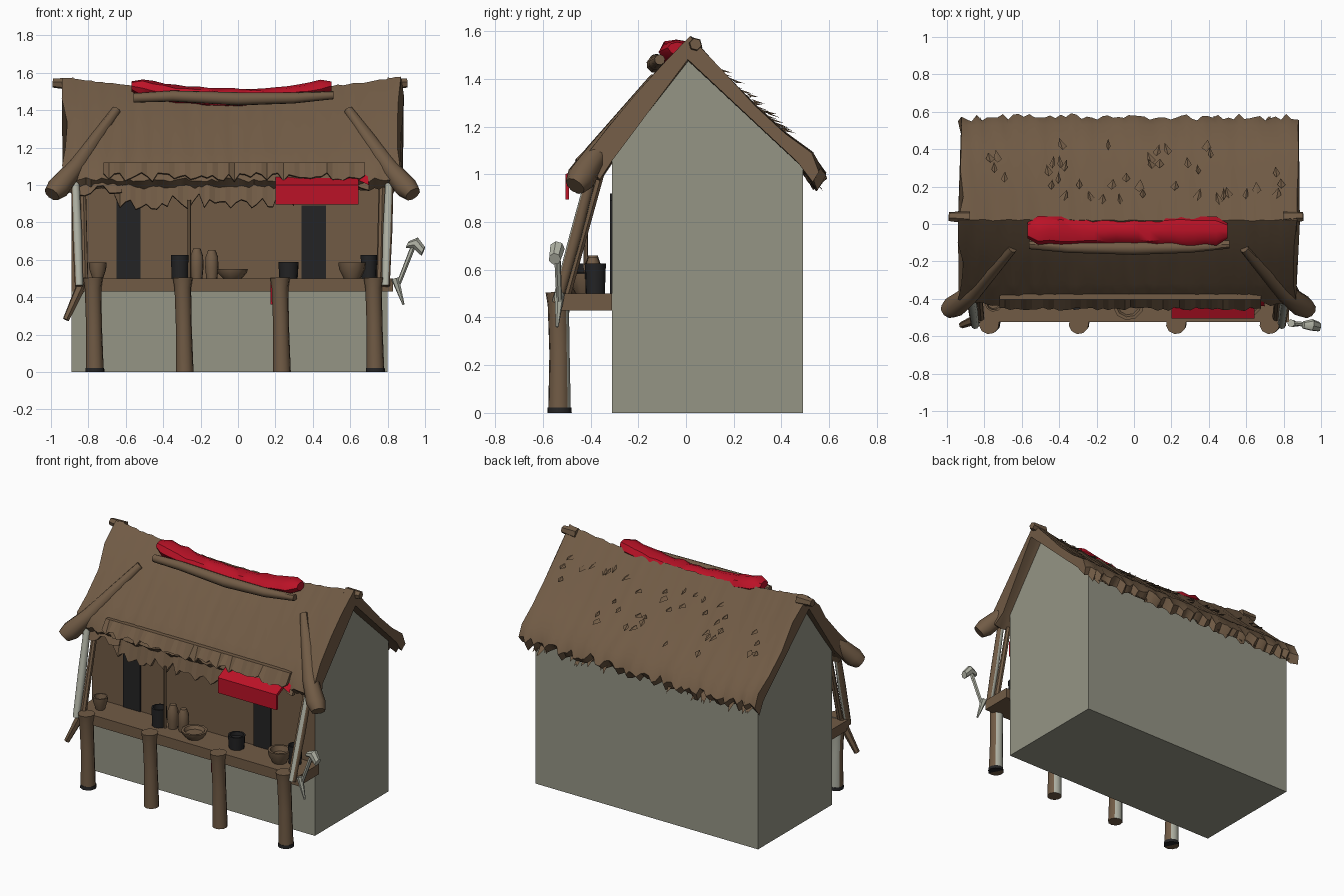
import bpy, bmesh, math, random
from mathutils import Vector

random.seed(4)
rnd = random.uniform
if "Cube" in bpy.data.objects:
    bpy.data.objects.remove(bpy.data.objects["Cube"])


def material(name, r, g, b):
    m = bpy.data.materials.new(name)
    m.use_nodes = True
    m.diffuse_color = (r, g, b, 1)
    m.node_tree.nodes["Principled BSDF"].inputs["Base Color"].default_value = (r, g, b, 1)
    return m


BROWN = material("thatch brown", 0.165, 0.105, 0.06)
GREY = material("plaster grey", 0.30, 0.30, 0.235)
RED = material("cloth red", 0.50, 0.006, 0.02)
BLACK = material("charcoal", 0.017, 0.017, 0.018)
PALE = material("pale wood", 0.42, 0.43, 0.36)


def mesh_object(name, verts, faces, *mats, rule=None, smooth=False):
    mesh = bpy.data.meshes.new(name)
    mesh.from_pydata([tuple(v) for v in verts], [], faces)
    bm = bmesh.new()
    bm.from_mesh(mesh)
    bmesh.ops.recalc_face_normals(bm, faces=bm.faces)
    bm.to_mesh(mesh)
    bm.free()
    for m in mats:
        mesh.materials.append(m)
    if rule:
        for p in mesh.polygons:
            p.material_index = rule(p)
    obj = bpy.data.objects.new(name, mesh)
    bpy.context.collection.objects.link(obj)
    if smooth:
        bpy.ops.object.select_all(action="DESELECT")
        obj.select_set(True)
        bpy.context.view_layer.objects.active = obj
        bpy.ops.object.shade_smooth_by_angle(angle=math.radians(40))
    return obj


def loft(name, rings, *mats, rule=None, smooth=True):
    """Skin closed rings of equal length and cap both ends."""
    n = len(rings[0])
    faces = [(i * n + j, i * n + (j + 1) % n, (i + 1) * n + (j + 1) % n, (i + 1) * n + j)
             for i in range(len(rings) - 1) for j in range(n)]
    faces += [tuple(range(n)), tuple(range((len(rings) - 1) * n, len(rings) * n))]
    return mesh_object(name, sum(rings, []), faces, *mats, rule=rule, smooth=smooth)


def rod(name, path, radii, *mats, sides=9, rule=None):
    """Round pole through path points with one radius per point."""
    path = [Vector(p) for p in path]
    axis = (path[-1] - path[0]).normalized()
    u = axis.orthogonal().normalized()
    v = axis.cross(u)
    rings = [[p + r * (math.cos(a) * u + math.sin(a) * v)
              for a in (math.tau * k / sides for k in range(sides))]
             for p, r in zip(path, radii)]
    return loft(name, rings, *mats, rule=rule)


def box(name, x0, x1, y0, y1, z0, z1, *mats, rule=None):
    rings = [[(x, y0, z0), (x, y1, z0), (x, y1, z1), (x, y0, z1)] for x in (x0, x1)]
    return loft(name, rings, *mats, rule=rule, smooth=False)


def pot(name, x, y, profile, mat):
    rod(name, [(x, y, 0.5 + z) for r, z in profile], [r for r, z in profile], mat, sides=10)


# House body: plaster, with a brown upper front wall
FRONT, BACK, DECK = -0.31, 0.49, 0.5
section = [(FRONT, 0), (BACK, 0), (BACK, 1.03), (0.01, 1.48), (FRONT, 1.06), (FRONT, 0.43)]
loft("house_body", [[(x, y, z) for y, z in section] for x in (-0.89, 0.80)], GREY, BROWN,
     rule=lambda p: int(p.normal.y < -0.9 and p.center.z > 0.5), smooth=False)
for name, x, top in (("left_door", 0.405, 0.89), ("right_door", -0.585, 0.92)):
    box(name, x - 0.065, x + 0.065, FRONT - 0.008, FRONT + 0.01, DECK, top, BLACK)

# Thatch roof: jittered cross-sections along a sagging ridge
roof_section = [(0.02, 1.575), (-0.10, 1.46), (-0.21, 1.335), (-0.32, 1.20), (-0.40, 1.10),
                (-0.43, 1.03), (-0.37, 0.98), (-0.31, 1.06), (0.01, 1.48), (0.48, 1.04),
                (0.53, 0.96), (0.57, 1.01), (0.53, 1.09), (0.42, 1.17), (0.29, 1.29), (0.15, 1.435)]


def sag(x):
    return 0.07 * (1 - min(1, abs(x + 0.03) / 0.88) ** 2)


rings = []
STEPS = 64
for i in range(STEPS + 1):
    x = -0.925 + 1.795 * i / STEPS
    end = i in (0, STEPS)
    fray = rnd(-0.025, 0.02)
    ring = []
    for y, z in roof_section:
        ridge = max(0, (z - 1.0) / 0.57)
        eave = z < 1.05
        j = 0.012 if eave else 0.004
        drop = fray if eave and y > 0.4 else 0
        ring.append((x + (rnd(-0.02, 0.02) if end else 0), y + rnd(-j, j) - drop * 0.6,
                     z - sag(x) * ridge + rnd(-j, j) + drop))
    rings.append(ring)
loft("thatch_roof", rings, BROWN)

# Ridge pole ends
for side, x0, x1 in (("left", 0.80, 0.905), ("right", -0.88, -0.99)):
    rod(side + "_ridge_end", [(x0, 0.035, 1.54), (x1, 0.04, 1.545)], [0.035, 0.025], BROWN, sides=6)


# Hanging fringe under the front eave
def fringe(name, x0, x1, y, top, low, high, count):
    verts, faces = [], []
    for k in range(count + 1):
        x = x0 + (x1 - x0) * k / count
        z = rnd(low, high)
        verts += [(x, y + 0.05, top), (x, y + rnd(-0.01, 0.01), z),
                  (x, y + 0.025, z - 0.005), (x, y + 0.08, top)]
    for k in range(count):
        a = 4 * k
        faces += [(a + j, a + (j + 1) % 4, a + 4 + (j + 1) % 4, a + 4 + j) for j in range(4)]
    mesh_object(name, verts, faces + [(0, 1, 2, 3), tuple(range(4 * count, 4 * count + 4))], BROWN)


fringe("lower_fringe", -0.66, 0.30, -0.41, 1.08, 0.87, 0.96, 34)
fringe("left_fringe", 0.28, 0.70, -0.41, 1.08, 0.96, 1.01, 12)
fringe("upper_fringe", -0.72, 0.68, -0.455, 1.12, 1.02, 1.07, 48)
fringe("right_fringe", -0.92, -0.62, -0.41, 1.08, 0.94, 1.0, 9)

# Loose straw tufts on the back slope and the back eave
verts, faces = [], []


def tuft(x, y, z, w, length, lift):
    a = len(verts)
    verts.extend([(x - w, y, z), (x + w, y, z), (x, y - 0.02, z + 0.015),
                  (x + rnd(-w, w), y + length, z - length * 0.9 + lift)])
    faces.extend([(a, a + 1, a + 2), (a, a + 3, a + 1), (a + 1, a + 3, a + 2), (a + 2, a + 3, a)])


for k in range(40):
    x, y = rnd(-0.85, 0.8), rnd(0.12, 0.42)
    z = 1.565 - 0.93 * (y - 0.02) - sag(x) * (1 - y * 1.8)
    tuft(x, y, z, rnd(0.012, 0.028), rnd(0.03, 0.05), 0.03)
for k in range(30):
    tuft(rnd(-0.88, -0.25) if k % 2 else rnd(0.2, 0.8), 0.52, 1.0, 0.025, rnd(0.03, 0.06), -0.02)
mesh_object("straw_tufts", verts, faces, BROWN)

# Red ridge cloth and the log that holds it
rings = []
for k in range(19):
    x = -0.57 + 1.07 * k / 18
    size = 0.55 if k in (0, 18) else 1
    z = 1.465 + 0.055 * (abs(x + 0.03) / 0.5) ** 2
    rings.append([(x, -0.035 + size * (0.075 * math.cos(a) + rnd(-0.006, 0.006)),
                   z + size * (0.05 * math.sin(a) + rnd(-0.006, 0.006)))
                  for a in (math.tau * j / 8 for j in range(8))])
loft("ridge_cloth", rings, RED)
rod("ridge_log", [(-0.56, -0.11, 1.465), (-0.35, -0.125, 1.475), (0.0, -0.13, 1.46),
                  (0.3, -0.125, 1.465), (0.51, -0.11, 1.48)],
    [0.025, 0.03, 0.036, 0.03, 0.022], BROWN)

# Eave logs at both front corners, with slanting struts below
for side, s, cx in (("left", 1, -0.03), ("right", -1, -0.03)):
    rod(side + "_eave_log", [(cx + s * 0.62, -0.13, 1.40), (cx + s * 0.84, -0.37, 1.09),
                             (cx + s * 0.93, -0.44, 0.985), (cx + s * 0.965, -0.465, 0.95)],
        [0.025, 0.05, 0.062, 0.045], BROWN)
    rod(side + "_strut", [(cx + s * 0.84, -0.39, 1.02), (cx + s * 0.83, -0.46, 0.75),
                          (cx + s * 0.82, -0.54, 0.46)], [0.022, 0.026, 0.022], PALE, BROWN,
        rule=lambda p, s=s: int(p.normal.x * s > 0.5 or p.center.z < 0.58))
    rod(side + "_brace", [(cx + s * 0.80, -0.36, 1.0), (cx + s * 0.79, -0.5, 0.5)],
        [0.018, 0.02], BROWN, sides=7)
rod("hanging_stake", [(-0.82, -0.5, 0.5), (-0.92, -0.54, 0.28)], [0.03, 0.018], BROWN, sides=6)
rod("thin_prop", [(-0.26, -0.42, 0.5), (-0.26, -0.42, 0.92)], [0.009, 0.009], BROWN, sides=6)

# Deck on four posts
box("deck", -0.87, 0.83, -0.525, FRONT, 0.43, DECK, BROWN)
for k, x in enumerate((-0.77, -0.29, 0.23, 0.73)):
    rod("deck_post_%d" % (k + 1), [(x + 0.005, -0.53, 0), (x, -0.53, 0.25), (x - 0.005, -0.535, 0.45),
                                   (x - 0.005, -0.535, 0.505)], [0.048, 0.043, 0.045, 0.054],
        BROWN, PALE, sides=10, rule=lambda p: int(p.normal.y > 0.5))
    if k in (0, 3):
        rod("post_foot_%d" % (k + 1), [(x + 0.005, -0.53, 0), (x + 0.005, -0.53, 0.022)],
            [0.052, 0.05], BLACK, sides=10)
box("red_rag", 0.175, 0.19, -0.54, -0.52, 0.36, 0.48, RED)

# Red awning: hanging front and sloping top
awning = [(-0.505, 0.895), (-0.505, 1.0), (-0.35, 1.075), (-0.35, 1.05), (-0.49, 0.985), (-0.49, 0.895)]
loft("awning", [[(x, y, z) for y, z in awning] for x in (0.20, 0.645)], RED, smooth=False)
mesh_object("awning_flap", [(0.6, -0.43, 1.045), (0.70, -0.44, 1.0), (0.69, -0.40, 1.08), (0.58, -0.38, 1.08)],
            [(0, 1, 2, 3)], RED)

# Pots and jars on the deck
bowl = [(0.045, 0), (0.07, 0.05), (0.075, 0.085), (0.06, 0.085), (0.05, 0.05)]
jar = [(0.03, 0), (0.036, 0.06), (0.034, 0.12), (0.02, 0.16)]
cup = [(0.045, 0), (0.05, 0.125), (0.04, 0.125), (0.038, 0.09)]
pot("left_bowl", 0.61, -0.42, bowl, BROWN)
pot("right_bowl", -0.75, -0.42, [(r * 0.65, z) for r, z in bowl], BROWN)
pot("black_cup", -0.31, -0.41, cup, BLACK)
pot("tall_jar", -0.22, -0.39, jar, BROWN)
pot("short_jar", -0.14, -0.39, [(r, z * 0.95) for r, z in jar], BROWN)
pot("wide_bowl", -0.03, -0.43, [(r * 1.12, z * 0.6) for r, z in bowl], BROWN)
pot("black_pot", 0.27, -0.40, [(r * 1.1, z * 0.7) for r, z in cup], BLACK)
pot("black_kettle", 0.70, -0.38, [(r * 0.9, z) for r, z in cup], BLACK)

# Mallet leaning on the deck's left end
rod("mallet_handle", [(0.85, -0.53, 0.45), (0.94, -0.54, 0.68)], [0.012, 0.014], PALE, sides=6)
rod("mallet_head", [(0.905, -0.54, 0.68), (0.95, -0.54, 0.69), (0.99, -0.55, 0.645)],
    [0.02, 0.032, 0.026], PALE, sides=7)
rod("mallet_peg", [(0.84, -0.53, 0.50), (0.885, -0.54, 0.36)], [0.022, 0.006], PALE, sides=6)
